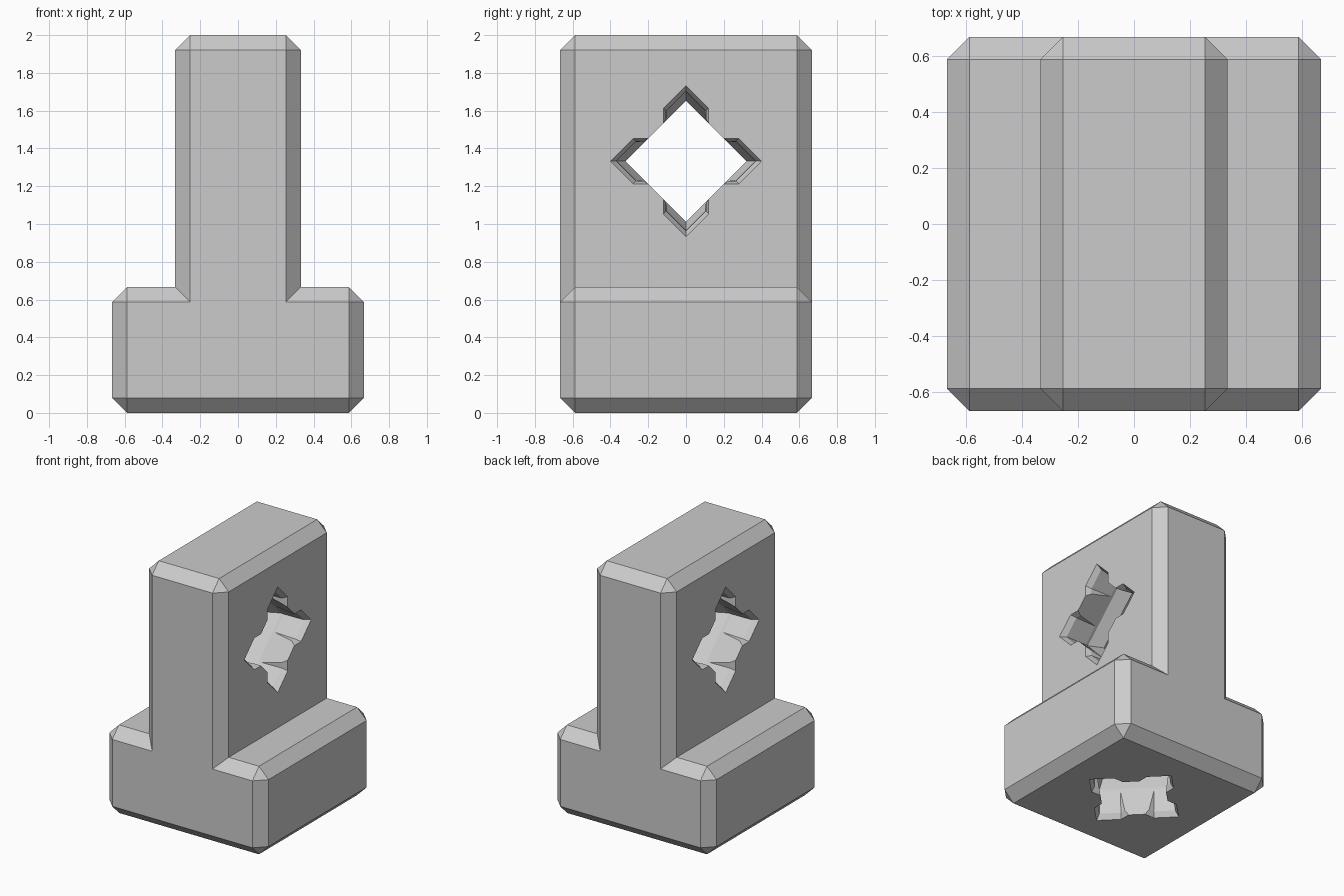
import bpy, bmesh
from math import pi
from mathutils import Matrix

if "Cube" in bpy.data.objects:
    bpy.data.objects.remove(bpy.data.objects["Cube"], do_unlink=True)

HALF, STEM, CHAMFER = 0.667, 0.333, 0.08

grey = bpy.data.materials.new("light grey")
grey.use_nodes = True
grey.diffuse_color = (0.6, 0.6, 0.6, 1)
grey.node_tree.nodes["Principled BSDF"].inputs["Base Color"].default_value = (0.6, 0.6, 0.6, 1)


def finish(bm, name):
    bmesh.ops.recalc_face_normals(bm, faces=bm.faces[:])
    mesh = bpy.data.meshes.new(name)
    bm.to_mesh(mesh)
    bm.free()
    mesh.materials.append(grey)
    obj = bpy.data.objects.new(name, mesh)
    bpy.context.collection.objects.link(obj)
    return obj


def loft(name, rings, matrix):
    """Closed solid through (depth, outline) rings along local z."""
    bm = bmesh.new()
    loops = [[bm.verts.new((x, y, d)) for x, y in pts] for d, pts in rings]
    for a, b in zip(loops, loops[1:]):
        for i in range(len(a)):
            j = (i + 1) % len(a)
            bm.faces.new((a[i], a[j], b[j], b[i]))
    bm.faces.new(loops[0])
    bm.faces.new(loops[-1])
    bm.transform(matrix)
    obj = finish(bm, name)
    obj.hide_render = True
    return obj


def diamond(r):
    return [(r, 0), (0, r), (-r, 0), (0, -r)]


def slot(r, w):
    return [(r, 0), (r - w, w), (w - r, w), (-r, 0), (w - r, -w), (r - w, -w)]


# T-shaped block with every convex edge chamfered
right = [(HALF, 0), (HALF, HALF), (STEM, HALF), (STEM, 2)]
profile = right + [(-x, z) for x, z in reversed(right)]
bm = bmesh.new()
front = bm.faces.new([bm.verts.new((x, -HALF, z)) for x, z in profile])
ext = bmesh.ops.extrude_face_region(bm, geom=[front], use_keep_orig=True)
bmesh.ops.translate(bm, vec=(0, 2 * HALF, 0),
                    verts=[g for g in ext["geom"] if isinstance(g, bmesh.types.BMVert)])
bmesh.ops.recalc_face_normals(bm, faces=bm.faces[:])
convex = [e for e in bm.edges if e.calc_face_angle_signed() > 0.1]
bmesh.ops.bevel(bm, geom=convex, offset=CHAMFER, offset_type='OFFSET',
                segments=1, profile=0.5, affect='EDGES', clamp_overlap=False)
block = finish(bm, "block")

# Pin sockets: two facing ones through the stem, one in the underside
mouths = [
    Matrix.Translation((STEM, 0, 1.333)) @ Matrix.Rotation(-pi / 2, 4, 'Y'),
    Matrix.Translation((-STEM, 0, 1.333)) @ Matrix.Rotation(pi / 2, 4, 'Y'),
    Matrix.Identity(4),
]
cutters = []
for m in mouths:
    cutters.append(loft("socket_cutter", [
        (-0.02, diamond(0.32)), (0, diamond(0.32)), (0.23, diamond(0.37)),
        (STEM, diamond(0.32)), (0.36, diamond(0.3))], m))
    for turn in (0, pi / 2):
        cutters.append(loft("slot_cutter", [
            (-0.02, slot(0.4, 0.12)), (0, slot(0.4, 0.12)),
            (0.04, slot(0.37, 0.105)), (0.22, slot(0.365, 0.1))],
            m @ Matrix.Rotation(turn, 4, 'Z')))

bpy.context.view_layer.objects.active = block
for c in cutters:
    mod = block.modifiers.new("socket", 'BOOLEAN')
    mod.operation = 'DIFFERENCE'
    mod.solver = 'EXACT'
    mod.object = c
    bpy.ops.object.modifier_apply(modifier=mod.name)
    bpy.data.objects.remove(c, do_unlink=True)
